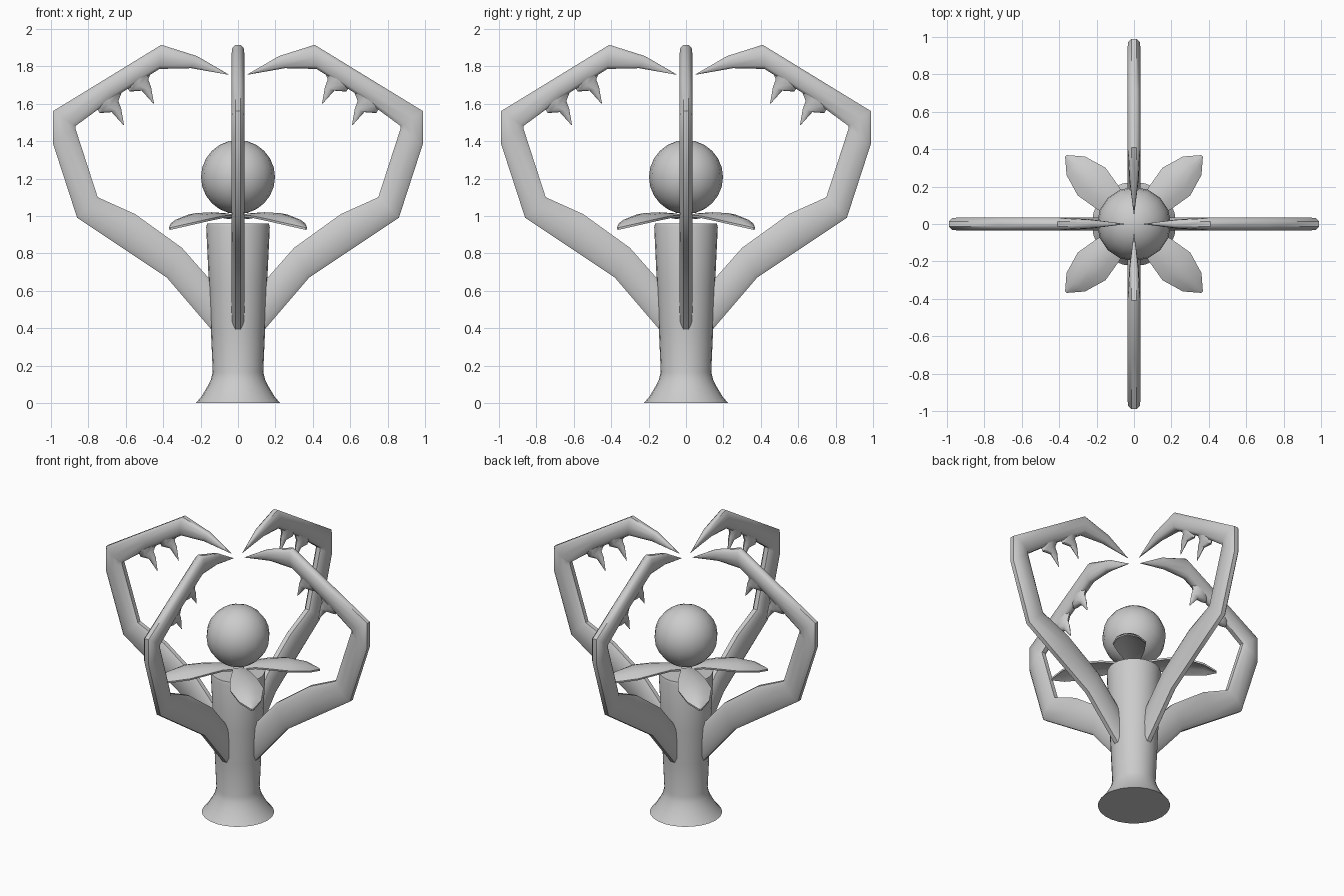
import bpy, bmesh, math
from mathutils import Vector, Matrix

if "Cube" in bpy.data.objects:
    bpy.data.objects.remove(bpy.data.objects["Cube"])

grey = bpy.data.materials.new("plant grey")
grey.diffuse_color = (0.6, 0.6, 0.6, 1)
grey.use_nodes = True
grey.node_tree.nodes["Principled BSDF"].inputs["Base Color"].default_value = grey.diffuse_color


def finish(bm, name, angle=40):
    bmesh.ops.recalc_face_normals(bm, faces=bm.faces)
    mesh = bpy.data.meshes.new(name)
    bm.to_mesh(mesh)
    bm.free()
    ob = bpy.data.objects.new(name, mesh)
    bpy.context.collection.objects.link(ob)
    mesh.materials.append(grey)
    bpy.ops.object.select_all(action='DESELECT')
    ob.select_set(True)
    bpy.context.view_layer.objects.active = ob
    bpy.ops.object.shade_smooth_by_angle(angle=math.radians(angle))
    return ob


def loft(bm, rings):
    """Skin a list of closed rings and cap both ends."""
    loops = [[bm.verts.new(p) for p in r] for r in rings]
    n = len(loops[0])
    for a, b in zip(loops, loops[1:]):
        for i in range(n):
            j = (i + 1) % n
            bm.faces.new((a[i], a[j], b[j], b[i]))
    bm.faces.new(loops[0])
    bm.faces.new(loops[-1])


def spin_copies(ob, start):
    """Four copies around the stem, sharing one mesh."""
    for k in range(4):
        o = ob if k == 0 else ob.copy()
        if k:
            bpy.context.collection.objects.link(o)
        o.name = f"{ob.name.split('.')[0]}" if k == 0 else f"{ob.name}_{k + 1}"
        o.rotation_euler.z = start + k * math.pi / 2


# Stem with a flared foot
bm = bmesh.new()
profile = [(.225, 0), (.195, .035), (.165, .085), (.145, .125), (.135, .165),
           (.145, .39), (.155, .62), (.17, .94), (.165, .96)]
loft(bm, [[(r * math.cos(i * math.tau / 24), r * math.sin(i * math.tau / 24), z)
           for i in range(24)] for r, z in profile])
finish(bm, "stem", 50)

# Round head
bm = bmesh.new()
bmesh.ops.create_uvsphere(bm, u_segments=16, v_segments=12, radius=.198,
                          matrix=Matrix.Translation((0, 0, 1.208)))
finish(bm, "head", 60)

# Curling arm: outer edge point, inner edge point, half thickness
stations = [((.10, .35), (.10, .60), .035), ((.14, .39), (.15, .66), .036),
            ((.38, .67), (.30, .83), .036), ((.62, .83), (.55, 1.01), .036),
            ((.86, .99), (.75, 1.10), .036), ((.99, 1.39), (.87, 1.47), .036),
            ((.99, 1.56), (.87, 1.48), .036), ((.72, 1.725), (.66, 1.635), .036),
            ((.41, 1.915), (.42, 1.786), .036), ((.22, 1.855), (.25, 1.79), .025),
            ((.05, 1.757), (.051, 1.755), .001)]
section = [(-1, -.4), (-.72, -.85), (0, -1), (.72, -.85), (1, -.4),
           (1, .4), (.72, .85), (0, 1), (-.72, .85), (-1, .4)]
bm = bmesh.new()
rings = []
for o, i, t in stations:
    o, i = Vector((o[0], 0, o[1])), Vector((i[0], 0, i[1]))
    mid, half = (o + i) / 2, (i - o) / 2
    rings.append([mid + half * u + Vector((0, t * v, 0)) for u, v in section])
loft(bm, rings)

# Hooked thorns along the inner edge of the arm
for dx, dz in ((0, 0), (.16, -.115)):
    thorn = []
    for a, b, t in (((.60, 1.70), (.46, 1.78), .03), ((.58, 1.665), (.48, 1.73), .026),
                    ((.515, 1.67), (.465, 1.69), .016), ((.452, 1.60), (.449, 1.60), .001)):
        a, b = Vector((a[0] + dx, 0, a[1] + dz)), Vector((b[0] + dx, 0, b[1] + dz))
        thorn.append([(a + b) / 2 + (b - a) / 2 * math.cos(k * math.tau / 8)
                      + Vector((0, t * math.sin(k * math.tau / 8), 0)) for k in range(8)])
    loft(bm, thorn)
spin_copies(finish(bm, "arm", 45), 0)

# Drooping petal: distance out, half width, height, edge droop
rows = [(.03, .04, 1.0, .005), (.10, .055, 1.015, .01), (.20, .085, 1.02, .02),
        (.32, .105, 1.015, .03), (.44, .07, .985, .025), (.515, .006, .94, .002)]
bm = bmesh.new()
rings = []
for r, w, z, d in rows:
    top = [(r, w * s, z - d * s * s) for s in (-1, -.5, 0, .5, 1)]
    rings.append(top + [(x, y * .97, h - .012) for x, y, h in reversed(top)])
loft(bm, rings)
spin_copies(finish(bm, "petal", 50), math.pi / 4)
